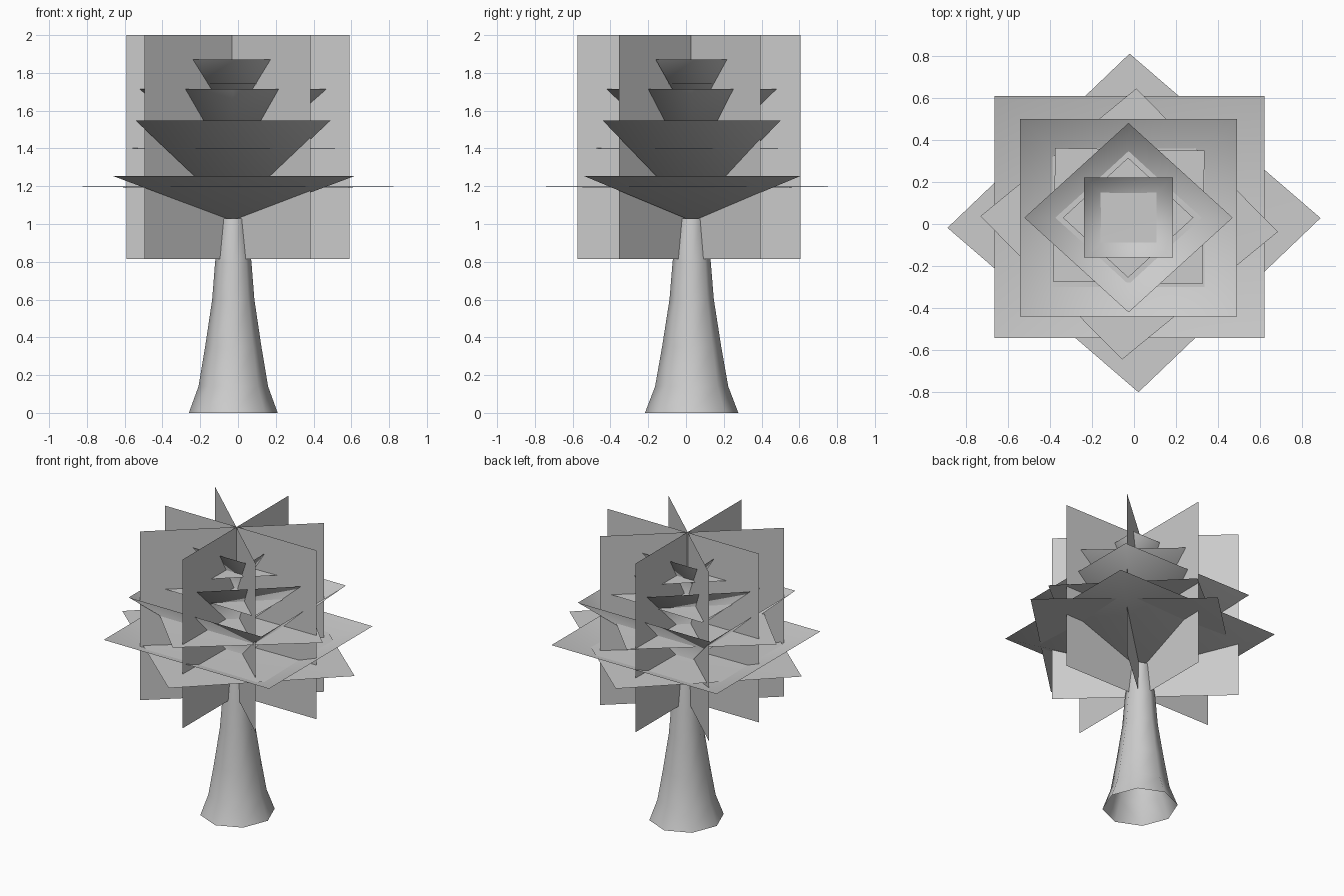
import bpy, bmesh
from math import cos, sin, pi, radians

if "Cube" in bpy.data.objects:
    bpy.data.objects.remove(bpy.data.objects["Cube"])

CX, CY = -0.025, 0.03   # trunk axis


def make(name, verts, faces, smooth=False):
    me = bpy.data.meshes.new(name)
    me.from_pydata(verts, [], faces)
    ob = bpy.data.objects.new(name, me)
    bpy.context.collection.objects.link(ob)
    if smooth:
        me.polygons.foreach_set("use_smooth", [True] * len(me.polygons))
    return ob


def leaf_layer(name, center, rx, ry, z_rim, z_mid, start, twist=0):
    """Four-cornered open leaf sheet: rim corners joined to a centre point."""
    x, y = center
    t = radians(twist)
    verts = [(x, y, z_mid)]
    for i in range(4):
        a = start + i * pi / 2
        px, py = rx * cos(a), ry * sin(a)
        verts.append((x + px * cos(t) - py * sin(t),
                      y + px * sin(t) + py * cos(t), z_rim))
    make(name, verts, [(0, i + 1, (i + 1) % 4 + 1) for i in range(4)], True)


# trunk: flared octagonal tube, open at the ends
profile = [(0.0, 0.24), (0.14, 0.188), (0.35, 0.152), (0.6, 0.114),
           (0.8, 0.098), (1.03, 0.068)]
N = 8
verts = [(CX + r * 0.98 * cos(2 * pi * i / N), CY + r * 1.03 * sin(2 * pi * i / N), z)
         for z, r in profile for i in range(N)]
faces = [(k * N + i, k * N + (i + 1) % N, (k + 1) * N + (i + 1) % N, (k + 1) * N + i)
         for k in range(len(profile) - 1) for i in range(N)]
make("trunk", verts, faces, True)

# upright leaf cards crossing on the axis, given by their end points in plan
cards = [((-0.59, 0.03), (0.59, 0.03)), ((-0.03, -0.575), (-0.03, 0.605)),
         ((-0.495, 0.45), (0.385, -0.355)), ((-0.495, -0.38), (0.39, 0.395))]
for i, (a, b) in enumerate(cards):
    make(f"upright_leaf_card_{i + 1}",
         [(*a, 0.815), (*b, 0.815), (*b, 2.0), (*a, 2.0)], [(0, 1, 2, 3)])

# inverted pyramid leaf bowls (square ones start at 45 degrees)
S = 2 ** 0.5
leaf_layer("leaf_bowl_1", (-0.022, 0.033), 0.642 * S, 0.575 * S, 1.255, 1.015, pi / 4)
leaf_layer("leaf_bowl_2", (-0.026, 0.03), 0.515 * S, 0.47 * S, 1.547, 1.06, pi / 4)
leaf_layer("leaf_bowl_3", (-0.026, 0.03), 0.495, 0.45, 1.715, 1.28, 0)
leaf_layer("leaf_bowl_4", (-0.026, 0.03), 0.212 * S, 0.19 * S, 1.87, 1.53, pi / 4)

# nearly flat leaf sheets
leaf_layer("flat_leaves_1", (0.0, 0.005), 0.887, 0.805, 1.198, 1.187, 0, 1.5)
leaf_layer("flat_leaves_2", (-0.023, 0.0), 0.708, 0.645, 1.402, 1.398, 0, -3)
leaf_layer("flat_leaves_3", (-0.025, 0.038), 0.355 * S, 0.317 * S, 1.586, 1.583, pi / 4, -1)
leaf_layer("flat_leaves_4", (-0.028, 0.03), 0.31, 0.285, 1.743, 1.74, 0)
